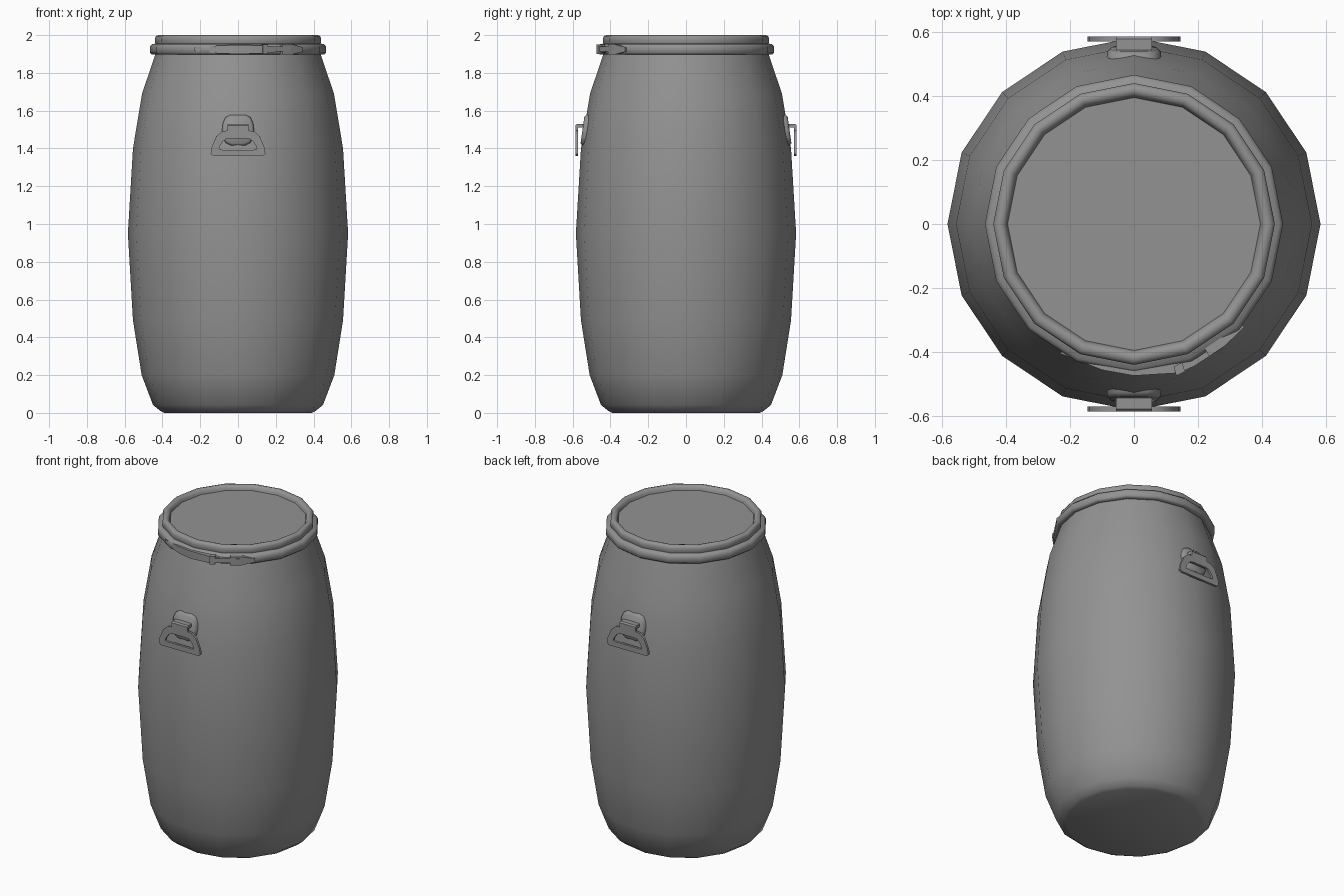
import bpy, bmesh, math
from mathutils import Vector

if "Cube" in bpy.data.objects:
    bpy.data.objects.remove(bpy.data.objects["Cube"])

SIDES = 16
grey = bpy.data.materials.new("dark_grey")
grey.diffuse_color = (0.29, 0.29, 0.29, 1)
grey.use_nodes = True
grey.node_tree.nodes["Principled BSDF"].inputs["Base Color"].default_value = grey.diffuse_color


def finish(name, bm, mirror=False, angle=35):
    bmesh.ops.recalc_face_normals(bm, faces=bm.faces)
    me = bpy.data.meshes.new(name)
    bm.to_mesh(me)
    bm.free()
    me.materials.append(grey)
    ob = bpy.data.objects.new(name, me)
    bpy.context.collection.objects.link(ob)
    bpy.ops.object.select_all(action='DESELECT')
    ob.select_set(True)
    bpy.context.view_layer.objects.active = ob
    bpy.ops.object.shade_smooth_by_angle(angle=math.radians(angle))
    if mirror:
        mod = ob.modifiers.new("Mirror", 'MIRROR')
        mod.use_axis = (False, True, False)
    return ob


def lathe(name, profile, closed=False, angle=40):
    """Revolve (radius, z) points; open profiles get end caps."""
    bm = bmesh.new()
    rings = [[bm.verts.new((r * math.cos(a), r * math.sin(a), z))
              for a in (2 * math.pi * i / SIDES for i in range(SIDES))]
             for r, z in profile]
    pairs = list(zip(rings, rings[1:]))
    if closed:
        pairs.append((rings[-1], rings[0]))
    for lo, hi in pairs:
        for i in range(SIDES):
            j = (i + 1) % SIDES
            bm.faces.new((lo[i], lo[j], hi[j], hi[i]))
    if not closed:
        bm.faces.new(rings[0])
        bm.faces.new(rings[-1])
    return finish(name, bm, angle=angle)


def loft(name, loops, cap=True, mirror=False, angle=35):
    """Join equal-length loops of 3D points in order; cap or close the ends."""
    bm = bmesh.new()
    vs = [[bm.verts.new(p) for p in loop] for loop in loops]
    pairs = list(zip(vs, vs[1:])) + ([] if cap else [(vs[-1], vs[0])])
    n = len(vs[0])
    for a, b in pairs:
        for i in range(n):
            j = (i + 1) % n
            bm.faces.new((a[i], a[j], b[j], b[i]))
    if cap:
        bm.faces.new(vs[0])
        bm.faces.new(vs[-1])
    return finish(name, bm, mirror, angle)


def symmetric(half):
    """Complete a right-hand outline across x = 0."""
    return half + [(-x, z) for x, z in reversed(half)]


def band(name, stations):
    """Sweep a box section: stations of (x, y_outer, thickness, z_low, z_high)."""
    loops = []
    for x, y, t, lo, hi in stations:
        d = Vector((x, y)).normalized() * t
        loops.append([(x, y, lo), (x, y, hi),
                      (x - d.x, y - d.y, hi), (x - d.x, y - d.y, lo)])
    return loft(name, loops)


# Bulging body
lathe("barrel_body", [
    (0.39, 0.0), (0.41, 0.01), (0.45, 0.042), (0.51, 0.20), (0.556, 0.49),
    (0.583, 0.95), (0.556, 1.40), (0.508, 1.69), (0.437, 1.90), (0.43, 1.93)])

# Lid with rounded rim and recessed centre
lathe("lid", [
    (0.43, 1.91), (0.436, 1.95), (0.44, 1.965), (0.44, 1.985), (0.433, 1.996),
    (0.42, 2.0), (0.408, 1.997), (0.399, 1.986), (0.395, 1.97)], angle=62)

# Clamping ring
lathe("clamp_ring", [
    (0.425, 1.90), (0.455, 1.897), (0.466, 1.906), (0.466, 1.94),
    (0.455, 1.952), (0.425, 1.957)], closed=True, angle=62)

# Clamp lever, buckle and hinge
band("clamp_lever", [
    (-0.23, -0.405, 0.02, 1.915, 1.935), (-0.10, -0.456, 0.02, 1.903, 1.945),
    (0.0, -0.474, 0.02, 1.90, 1.948), (0.13, -0.466, 0.03, 1.903, 1.945),
    (0.20, -0.432, 0.03, 1.91, 1.94)])
band("clamp_buckle", [
    (0.135, -0.47, 0.035, 1.912, 1.938), (0.19, -0.443, 0.04, 1.912, 1.94),
    (0.28, -0.385, 0.03, 1.912, 1.94)])
band("clamp_hinge", [
    (0.235, -0.414, 0.04, 1.897, 1.952), (0.285, -0.38, 0.03, 1.897, 1.952),
    (0.345, -0.322, 0.02, 1.912, 1.935)])
band("buckle_pin", [
    (0.132, -0.475, 0.03, 1.90, 1.95), (0.16, -0.461, 0.03, 1.90, 1.95)])

# Domed handle mounts, tilted with the wall
mount = symmetric([(0.035, 1.415), (0.065, 1.43), (0.082, 1.46), (0.085, 1.495),
                   (0.08, 1.535), (0.066, 1.565), (0.04, 1.578)])


def shrink(pts, f, cz=1.497):
    return [(x * f, cz + (z - cz) * f) for x, z in pts]


def slope(z):
    return 0.557 - 0.14 * (z - 1.42)


loft("handle_mount", [
    [(x, -0.48, z) for x, z in mount],
    [(x, -slope(z) + 0.01, z) for x, z in mount],
    [(x, -slope(z) - 0.002, z) for x, z in shrink(mount, 0.86)]],
    mirror=True, angle=50)

# Handle grips with an opening
outer = symmetric([(0.13, 1.36), (0.145, 1.37), (0.14, 1.405),
                   (0.115, 1.465), (0.085, 1.49), (0.055, 1.495)])
inner = symmetric([(0.085, 1.393), (0.1, 1.396), (0.097, 1.412),
                   (0.08, 1.437), (0.065, 1.45), (0.045, 1.453)])
loft("handle_grip", [
    [(x, y, z) for x, z in o]
    for o, y in ((outer, -0.586), (outer, -0.571), (inner, -0.571), (inner, -0.586))],
    cap=False, mirror=True)

# Hooked necks joining grips to mounts
neck = [(-0.586, 1.485), (-0.586, 1.522), (-0.578, 1.53), (-0.535, 1.53),
        (-0.535, 1.51), (-0.571, 1.51), (-0.571, 1.485)]
loft("handle_neck", [[(x, y, z) for y, z in neck] for x in (-0.056, 0.056)],
     mirror=True)
